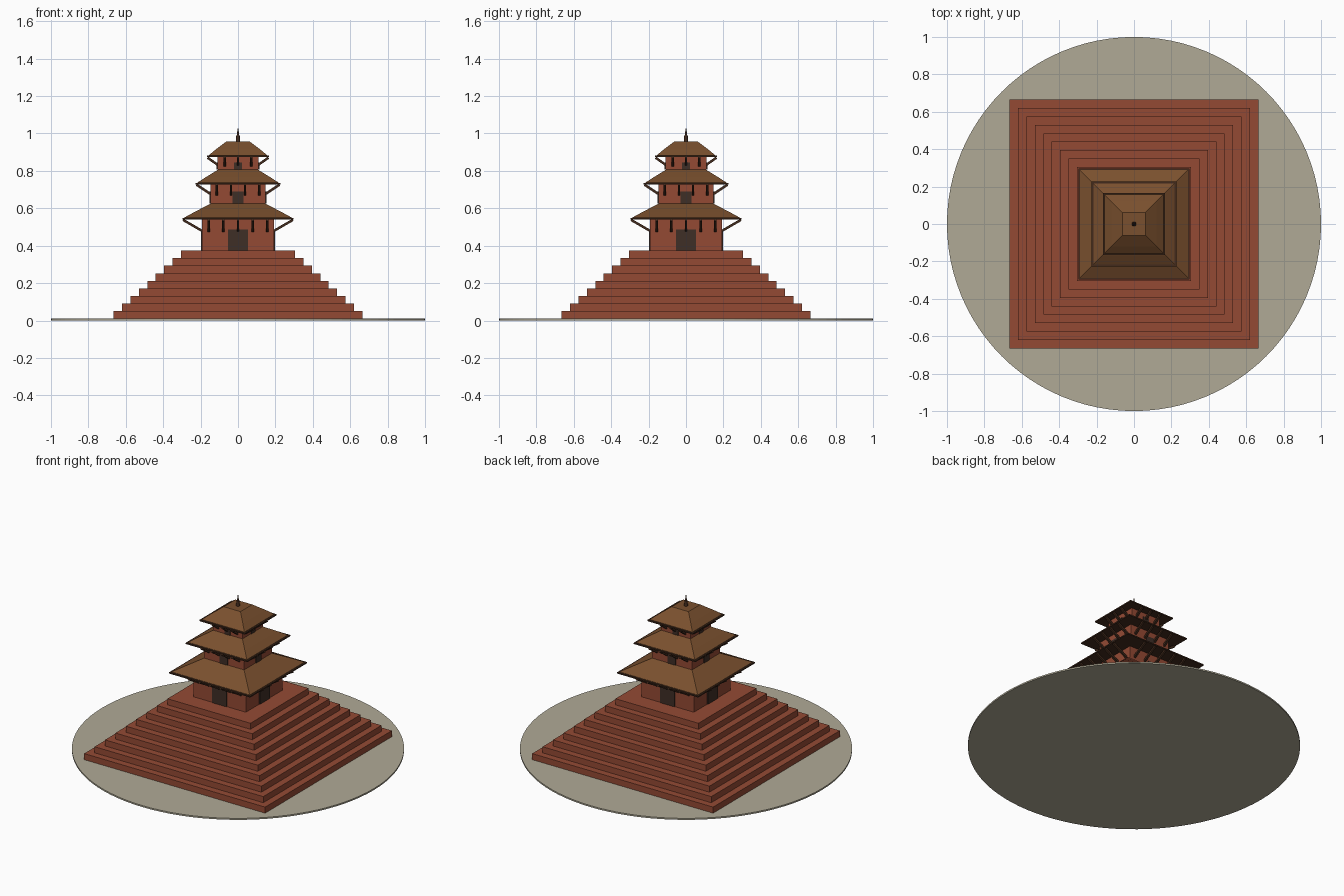
import bpy, bmesh, math
from mathutils import Vector, Matrix

if "Cube" in bpy.data.objects:
    bpy.data.objects.remove(bpy.data.objects["Cube"])


def material(name, rgb):
    m = bpy.data.materials.new(name)
    m.diffuse_color = tuple((c / 255 / 12.92 if c < 11 else ((c / 255 + 0.055) / 1.055) ** 2.4) for c in rgb) + (1,)
    m.use_nodes = True
    m.node_tree.nodes["Principled BSDF"].inputs["Base Color"].default_value = m.diffuse_color
    return m


STONE = material("pale stone", (176, 170, 150))
BRICK = material("red brick", (148, 74, 52))
ROOF = material("roof brown", (122, 80, 46))
WOOD = material("dark wood", (66, 42, 28))
DOOR = material("door brown", (62, 46, 38))


def finish(bm, name, mat):
    bmesh.ops.recalc_face_normals(bm, faces=bm.faces)
    me = bpy.data.meshes.new(name)
    bm.to_mesh(me)
    bm.free()
    ob = bpy.data.objects.new(name, me)
    bpy.context.collection.objects.link(ob)
    me.materials.append(mat)
    return ob


def square_loft(bm, rings):
    """Stack square rings of (half width, z) into a closed solid."""
    loops = [[bm.verts.new((sx * h, sy * h, z)) for sx, sy in ((-1, -1), (1, -1), (1, 1), (-1, 1))]
             for h, z in rings]
    for a, b in zip(loops, loops[1:]):
        for i in range(4):
            j = (i + 1) % 4
            bm.faces.new((a[i], a[j], b[j], b[i]))
    bm.faces.new(loops[0][::-1])
    bm.faces.new(loops[-1])


def box(bm, size, matrix):
    bmesh.ops.create_cube(bm, size=1, matrix=matrix @ Matrix.Diagonal((*size, 1)))


def beam(bm, a, b, w, turn):
    """Square beam from a to b, lying in a plane of constant x, then turned about z."""
    a, b = Vector(a), Vector(b)
    d = b - a
    tilt = Matrix.Rotation(math.atan2(d.z, d.y), 4, 'X')
    box(bm, (w, d.length, w), turn @ Matrix.Translation((a + b) / 2) @ tilt)


# Ground disc
bm = bmesh.new()
bmesh.ops.create_cone(bm, cap_ends=True, segments=96, radius1=1, radius2=1, depth=0.01,
                      matrix=Matrix.Translation((0, 0, 0.005)))
finish(bm, "ground_disc", STONE)

# Nine terraces of the stepped base
STEP, BASE = 0.0404, 0.01
bm = bmesh.new()
rings = []
for i in range(9):
    h = 0.665 - 0.045 * i
    rings += [(h, BASE + STEP * i), (h, BASE + STEP * (i + 1))]
square_loft(bm, rings)
finish(bm, "stepped_base", BRICK)

# Three storeys: body half width, floor z, eave z, eave half width, roof top z, roof top half width,
# door half width, door top z, strut foot z, strut count, strut spacing
storeys = [
    (0.193, 0.374, 0.54, 0.298, 0.626, 0.145, 0.053, 0.487, 0.477, 5, 0.078),
    (0.148, 0.626, 0.728, 0.226, 0.807, 0.105, 0.029, 0.690, 0.674, 4, 0.075),
    (0.109, 0.807, 0.873, 0.167, 0.957, 0.062, 0.021, 0.845, 0.829, 3, 0.070),
]
turns = [Matrix.Rotation(math.pi / 2 * k, 4, 'Z') for k in range(4)]

for n, (bh, z0, ez, eh, tz, th, dh, dz, sz, count, gap) in enumerate(storeys, 1):
    # Brick body
    bm = bmesh.new()
    square_loft(bm, [(bh, z0), (bh, ez + 0.006)])
    finish(bm, f"body_{n}", BRICK)

    # Hipped roof with a slightly flared slope
    bm = bmesh.new()
    mid = 0.45
    square_loft(bm, [(eh - 0.01, ez + 0.006), (eh - 0.01, ez + 0.01),
                     (eh + (th - eh) * mid, ez + 0.01 + (tz - ez - 0.01) * (mid - 0.03)), (th, tz)])
    finish(bm, f"roof_{n}", ROOF)

    # Timber eave board under the roof
    bm = bmesh.new()
    square_loft(bm, [(eh, ez), (eh, ez + 0.008)])
    finish(bm, f"eave_board_{n}", WOOD)

    # Doors on all four sides
    bm = bmesh.new()
    for t in turns:
        box(bm, (2 * dh, 0.01, dz - z0), t @ Matrix.Translation((0, bh, (dz + z0) / 2)))
    finish(bm, f"doors_{n}", DOOR)

    # Slanted roof struts
    bm = bmesh.new()
    for t in turns:
        for i in range(count):
            x = (i - (count - 1) / 2) * gap
            beam(bm, (x, bh - 0.005, sz), (x, eh - 0.004, ez - 0.002), 0.013, t)
    finish(bm, f"struts_{n}", WOOD)

# Spire on the top roof
bm = bmesh.new()
for r1, r2, a, b in ((0.012, 0.009, 0.955, 0.992), (0.006, 0.002, 0.992, 1.027)):
    bmesh.ops.create_cone(bm, cap_ends=True, segments=12, radius1=r1, radius2=r2, depth=b - a,
                          matrix=Matrix.Translation((0, 0, (a + b) / 2)))
finish(bm, "spire", WOOD)
